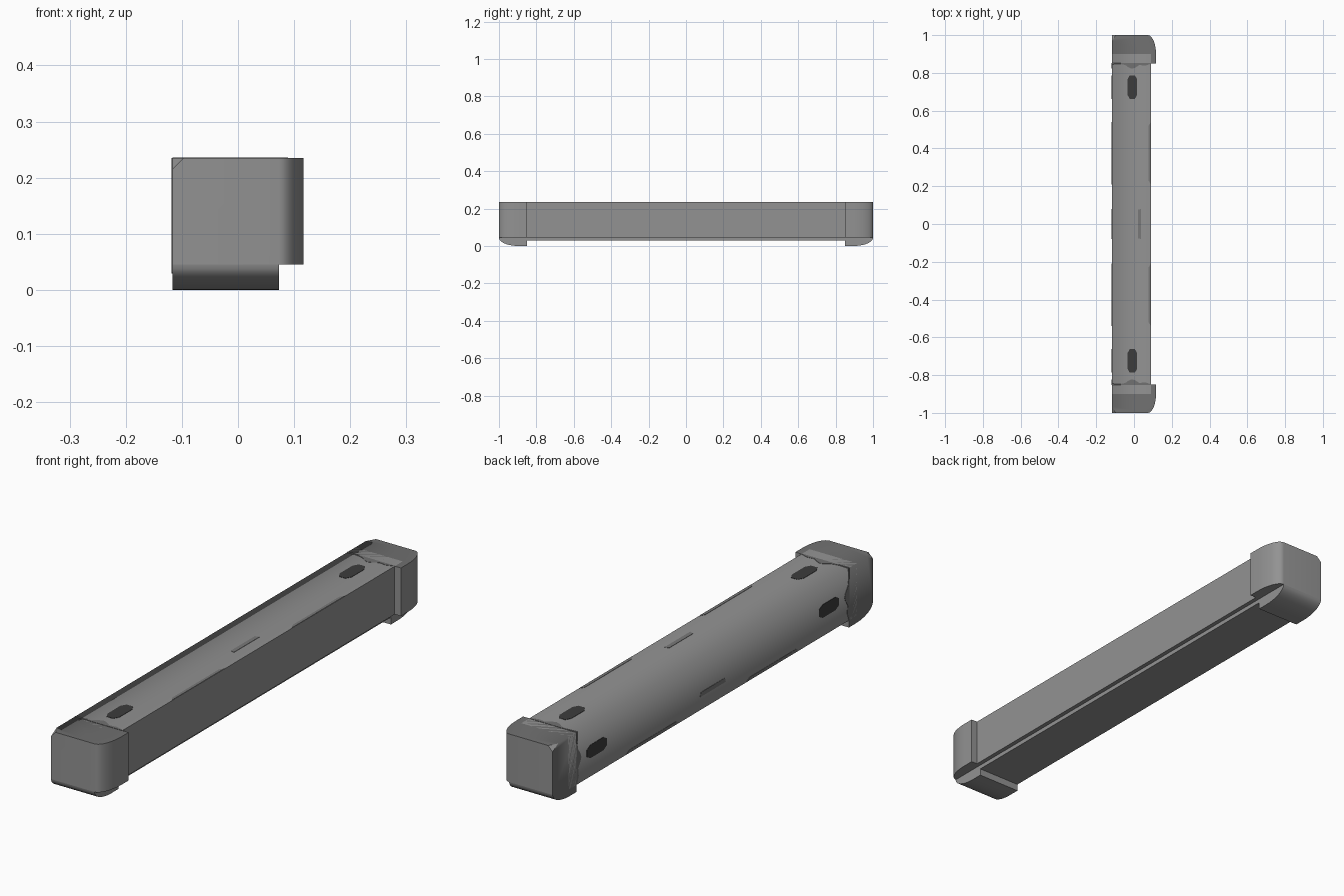
import bpy, bmesh, math
from mathutils import Vector

if "Cube" in bpy.data.objects:
    bpy.data.objects.remove(bpy.data.objects["Cube"])

X0, X1 = -0.117, 0.117      # outer corner side / widest side
TOP = 0.235
NX, NZ = 0.073, 0.045       # corner notch
BX, BZ = 0.09, 0.028        # bar's inner faces
CAP = 0.85                  # where the end caps begin


def mat(name, v):
    m = bpy.data.materials.new(name)
    m.diffuse_color = (v, v, v, 1)
    m.use_nodes = True
    m.node_tree.nodes["Principled BSDF"].inputs["Base Color"].default_value = m.diffuse_color
    return m


GREY = mat("grey", 0.29)
CAP_GREY = mat("cap dark grey", 0.165)
SLOT = mat("slot black", 0.045)
SCUFF = mat("scuff grey", 0.19)


def make(name, bm, mats, rule=None):
    bmesh.ops.remove_doubles(bm, verts=bm.verts, dist=1e-5)
    bmesh.ops.recalc_face_normals(bm, faces=bm.faces)
    bm.normal_update()
    # smooth curves and the long outer corner, sharp elsewhere
    for e in bm.edges:
        corner = all(abs(v.co.x - X0) < 1e-4 and abs(v.co.z - TOP) < 1e-4 for v in e.verts)
        e.smooth = corner or e.calc_face_angle(0) < math.radians(35)
    for f in bm.faces:
        f.smooth = True
        if rule:
            f.material_index = rule(f)
    me = bpy.data.meshes.new(name)
    bm.to_mesh(me)
    bm.free()
    for m in mats:
        me.materials.append(m)
    ob = bpy.data.objects.new(name, me)
    bpy.context.collection.objects.link(ob)
    return ob


def prism(bm, pts, offset):
    """Extrude a polygon of 3D points by an offset."""
    f = bm.faces.new([bm.verts.new(p) for p in pts])
    r = bmesh.ops.extrude_face_region(bm, geom=[f])
    bmesh.ops.translate(bm, vec=offset,
                        verts=[v for v in r["geom"] if isinstance(v, bmesh.types.BMVert)])


# bar: square section with a notched inner corner
bm = bmesh.new()
section = [(X0, TOP), (BX, TOP), (BX, NZ), (NX, NZ), (NX, BZ), (X0, BZ)]
prism(bm, [(x, -0.9, z) for x, z in section], (0, 1.8, 0))
make("bar", bm, [GREY])


def outer_dark(f):
    n = f.normal
    return 1 if (n.z > 0.9 or n.x < -0.9) else 0


# rounded quarter-ellipse profile shared by both lips: (y, amount of bulge)
arc = [(1 - 0.105 * (1 - math.cos(a)), 0.044 * math.sin(a))
       for a in [math.pi / 2 * i / 10 for i in range(11)]]

for s, end in ((-1, "front"), (1, "back")):
    # side lip block
    bm = bmesh.new()
    pts = [(X0, s, NZ)] + [(NX + b, s * y, NZ) for y, b in arc]
    pts += [(X1, s * CAP, NZ), (X0, s * CAP, NZ)]
    prism(bm, pts, (0, 0, TOP - NZ))
    # small cut on the outermost corner
    a, b, c = (Vector(p) for p in ((X0, s * 0.965, TOP), (X0 + 0.02, s, TOP), (X0, s, TOP - 0.02)))
    n = (b - a).cross(c - a)
    if n.dot(Vector((X0, s, TOP)) - a) < 0:
        n.negate()
    cut = bmesh.ops.bisect_plane(bm, geom=bm.verts[:] + bm.edges[:] + bm.faces[:],
                                 plane_co=a, plane_no=n, clear_outer=True)
    bmesh.ops.holes_fill(bm, edges=[e for e in cut["geom_cut"] if isinstance(e, bmesh.types.BMEdge)])
    make(end + "_cap", bm, [GREY, CAP_GREY], outer_dark)
    # bottom lip
    bm = bmesh.new()
    pts = [(X0, s * y, NZ - b * NZ / 0.044) for y, b in arc]
    pts += [(X0, s * CAP, 0), (X0, s * CAP, NZ)]
    prism(bm, pts, (NX - X0, 0, 0))
    make(end + "_cap_bottom_lip", bm, [GREY, CAP_GREY], lambda f: 1 if f.normal.x < -0.9 else 0)


def plate(name, pts, m, t=0.0012):
    """Thin painted plate on the top and its twin on the left; u runs from the outer corner."""
    for side in ("top", "left"):
        bm = bmesh.new()
        if side == "top":
            prism(bm, [(X0 + u, y, TOP - 0.001) for u, y in pts], (0, 0, 0.001 + t))
        else:
            prism(bm, [(X0 + 0.001, y, TOP - u) for u, y in pts], (-0.001 - t, 0, 0))
        make(name + "_" + side, bm, [m])


for s, end in ((-1, "front"), (1, "back")):
    # slots
    slot = [(-.026, -.04), (-.014, -.062), (.014, -.062), (.026, -.04),
            (.026, .04), (.014, .062), (-.014, .062), (-.026, .04)]
    plate(end + "_slot", [(0.108 + u, s * 0.725 + v) for u, v in slot], SLOT)
    # wavy edge of the cap colour
    wave = [(0, .845), (.04, .848), (.07, .842), (.09, .828), (.107, .822), (.124, .828),
            (.145, .842), (.175, .838), (.205, .848), (.205, .852), (0, .852)]
    plate(end + "_cap_edge", [(u, s * y) for u, y in wave], CAP_GREY)
    # long scuffs at the inner edge
    plate(end + "_scuff", [(.194, s * .23), (.206, s * .21), (.206, s * .54), (.194, s * .52)], SCUFF)
plate("middle_scuff", [(.138, -.075), (.155, -.08), (.155, .08), (.138, .075)], SCUFF)
